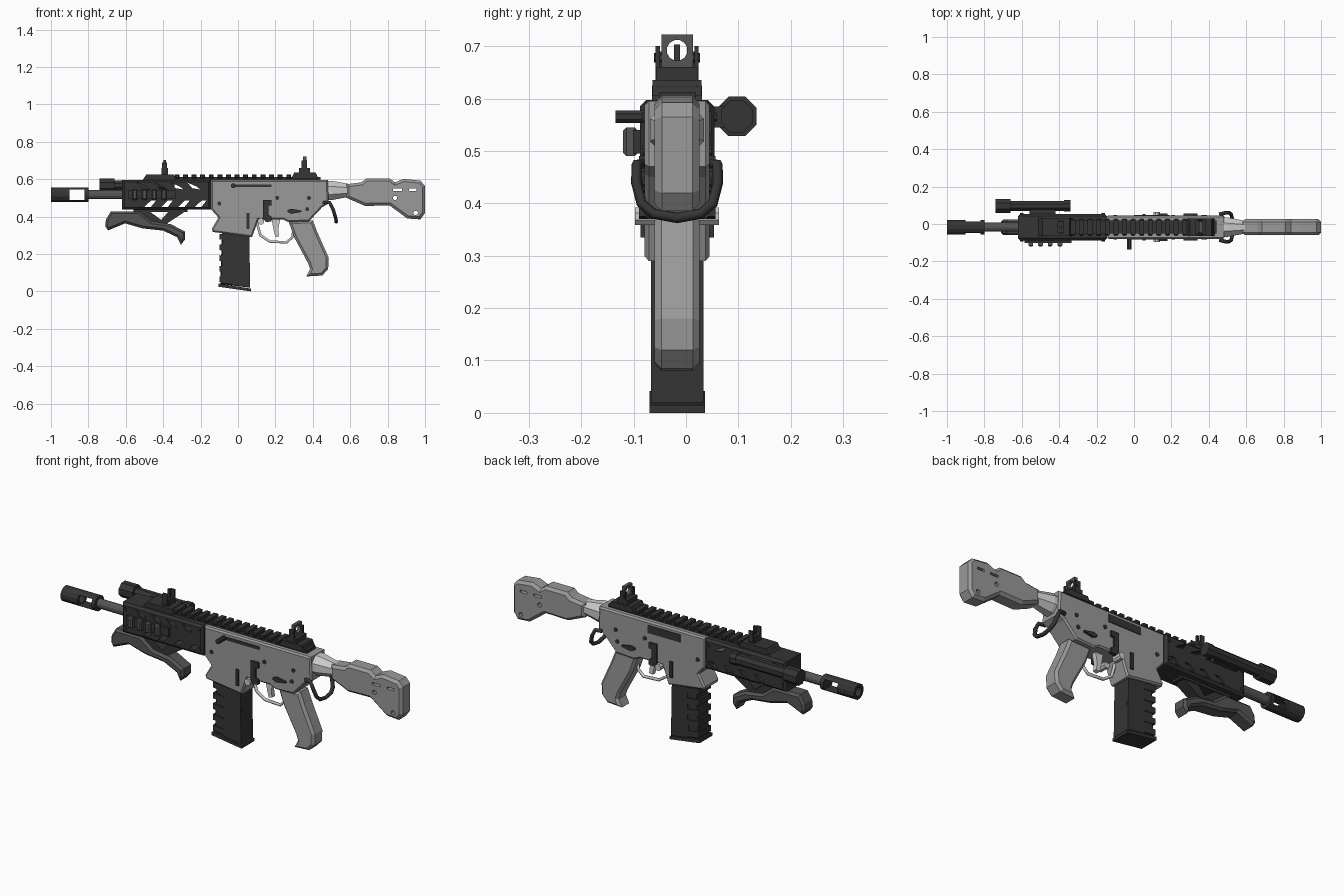
import bpy, bmesh
from math import pi, radians
from mathutils import Vector, Matrix

if "Cube" in bpy.data.objects:
    bpy.data.objects.remove(bpy.data.objects["Cube"])

CY = -0.017  # centre plane of the body


def material(name, v):
    m = bpy.data.materials.new(name)
    m.diffuse_color = (v, v, v * 1.02, 1)
    m.use_nodes = True
    m.node_tree.nodes["Principled BSDF"].inputs["Base Color"].default_value = m.diffuse_color
    return m


DARK, MID, GREY, LIGHT = (material(n, v) for n, v in
    (("dark", .035), ("mid", .09), ("grey", .32), ("light", .55)))


def finish(name, bm, mat):
    bmesh.ops.recalc_face_normals(bm, faces=bm.faces)
    me = bpy.data.meshes.new(name)
    bm.to_mesh(me)
    bm.free()
    me.materials.append(mat)
    ob = bpy.data.objects.new(name, me)
    bpy.context.collection.objects.link(ob)
    return ob


def prism(name, pts, hw, mat, y=CY, bevel=0):
    """Side profile (x, z) extruded across y, with optional chamfered rims."""
    bm = bmesh.new()
    f = bm.faces.new([bm.verts.new((x, y - hw, z)) for x, z in pts])
    r = bmesh.ops.extrude_face_region(bm, geom=[f])
    bmesh.ops.translate(bm, vec=(0, 2 * hw, 0),
                        verts=[v for v in r["geom"] if isinstance(v, bmesh.types.BMVert)])
    if bevel:
        rim = [e for e in bm.edges if abs(e.verts[0].co.y - e.verts[1].co.y) < 1e-5]
        bmesh.ops.bevel(bm, geom=rim, offset=bevel, segments=1, affect='EDGES')
    return finish(name, bm, mat)


def box(name, x0, x1, z0, z1, hw, mat, y=CY, bevel=0):
    return prism(name, [(x0, z0), (x1, z0), (x1, z1), (x0, z1)], hw, mat, y, bevel)


def cyl(name, a, b, r, mat, r2=None, n=8):
    """Cylinder or cone from a to b with flats facing up and sideways."""
    a, b = Vector(a), Vector(b)
    d = b - a
    bm = bmesh.new()
    bmesh.ops.create_cone(bm, cap_ends=True, segments=n, radius1=r,
                          radius2=r if r2 is None else r2, depth=d.length)
    rot = d.to_track_quat('Z', 'Y').to_matrix().to_4x4() @ Matrix.Rotation(pi / n, 4, 'Z')
    bmesh.ops.transform(bm, matrix=Matrix.Translation((a + b) / 2) @ rot, verts=bm.verts)
    return finish(name, bm, mat)


def tube(name, pts, r, mat):
    cu = bpy.data.curves.new(name, 'CURVE')
    cu.dimensions, cu.bevel_depth, cu.bevel_resolution, cu.use_fill_caps = '3D', r, 1, True
    sp = cu.splines.new('POLY')
    sp.points.add(len(pts) - 1)
    for p, co in zip(sp.points, pts):
        p.co = (*co, 1)
    cu.materials.append(mat)
    ob = bpy.data.objects.new(name, cu)
    bpy.context.collection.objects.link(ob)


def apply(ob, kind, **kw):
    m = ob.modifiers.new(kind, kind)
    for k, v in kw.items():
        setattr(m, k, v)
    bpy.context.view_layer.objects.active = ob
    bpy.ops.object.modifier_apply(modifier=m.name)


def cut(ob, *cutters):
    for c in cutters:
        apply(ob, 'BOOLEAN', object=c, operation='DIFFERENCE', solver='EXACT')
        bpy.data.objects.remove(c)


# Muzzle device with bore and side window, and barrel
muzzle = cyl("muzzle", (-1, CY, .517), (-.8, CY, .517), .041, DARK, n=12)
cut(muzzle, cyl("bore", (-1.1, CY, .517), (-.88, CY, .517), .024, DARK, n=12),
    box("window", -.9, -.82, .49, .545, .1, DARK))
cyl("barrel", (-.81, CY, .517), (-.13, CY, .517), .025, MID, n=12)

# Hollow handguard with slanted slots
hg = box("handguard", -.62, -.145, .437, .597, .071, DARK, bevel=.012)
apply(hg, 'SOLIDIFY', thickness=.015, offset=-1)
slots = []
for x in (-.54, -.45, -.36, -.27):
    slots.append(prism("slot", [(x, .582), (x + .05, .56), (x + .068, .545), (x + .025, .552)], .2, DARK))
for x in (-.50, -.41, -.32, -.23):
    slots.append(prism("slot", [(x, .452), (x + .035, .452), (x + .062, .486), (x + .035, .486)], .2, DARK))
cut(hg, *slots)
for x in (-.165, -.60):
    for z in (.47, .565):
        cyl("handguard_bolt", (x, CY - .076, z), (x, CY + .076, z), .01, DARK)

# Side accessory rail
box("side_rail", -.585, -.335, .495, .54, .008, DARK, y=-.093)
for i in range(4):
    x = -.565 + i * .052
    box("side_rail_tooth", x, x + .026, .49, .545, .014, MID, y=-.106, bevel=.006)

# Side light on its mount
cyl("light_head", (-.74, .097, .566), (-.66, .097, .566), .041, DARK)
cyl("light_body", (-.66, .097, .566), (-.345, .097, .566), .029, DARK)
cyl("light_cap", (-.375, .097, .566), (-.34, .097, .566), .033, DARK)
box("light_mount", -.56, -.42, .545, .585, .018, DARK, y=.062)

# Angled foregrip and its braces
prism("foregrip", [(-.706, .385), (-.68, .428), (-.53, .428), (-.46, .374), (-.36, .36),
      (-.283, .32), (-.283, .278), (-.305, .25), (-.325, .29), (-.40, .325),
      (-.51, .337), (-.604, .364), (-.695, .326), (-.71, .35)], .042, MID, bevel=.012)
prism("foregrip_brace", [(-.55, .44), (-.49, .44), (-.38, .36), (-.45, .36)], .03, DARK)
prism("foregrip_brace", [(-.36, .44), (-.27, .44), (-.30, .415), (-.385, .36), (-.43, .36)], .03, DARK)
box("foregrip_rail", -.56, -.27, .425, .442, .035, DARK)

# Top rail with teeth
box("top_rail", -.5, .44, .592, .612, .035, DARK)
for i in range(17):
    x = -.34 + i * .046
    box("rail_tooth", x, x + .026, .605, .625, .044, DARK, bevel=.005)

# Front sight
prism("front_sight_base", [(-.51, .596), (-.33, .596), (-.345, .625), (-.49, .625)], .048, DARK)
box("front_sight_block", -.41, -.375, .62, .66, .03, DARK)
box("front_sight_post", -.397, -.385, .65, .703, .006, DARK)
for s in (-1, 1):
    box("front_sight_ear", -.405, -.38, .63, .69, .004, DARK, y=CY + s * .032)

# Rear sight with ring plate and side arms
prism("rear_sight_base", [(.285, .605), (.43, .605), (.415, .635), (.30, .635)], .047, DARK)
box("rear_sight_block", .325, .385, .63, .66, .04, DARK)
plate = box("rear_sight_plate", .347, .365, .65, .722, .03, MID)
cut(plate, cyl("aperture", (.3, CY, .692), (.4, CY, .692), .02, DARK, n=12))
for s in (-1, 1):
    box("rear_sight_arm", .34, .37, .63, .70, .004, DARK, y=CY + s * .037)
cyl("rear_sight_pin", (.355, CY - .044, .678), (.355, CY - .028, .678), .01, DARK)
cyl("rear_sight_pin", (.355, CY + .028, .678), (.355, CY + .044, .678), .01, DARK)

# Receiver with flared magazine well
prism("receiver", [(-.145, .595), (.48, .595), (.485, .47), (.45, .45), (.38, .375), (.27, .37),
      (.24, .385), (.11, .385), (.075, .29), (-.135, .318), (-.14, .335),
      (-.105, .395), (-.145, .44)], .062, GREY, bevel=.008)

# Receiver controls, both sides
box("bolt_slot", -.035, .18, .557, .573, .003, DARK, y=CY - .063)
cyl("charging_handle", (-.025, -.075, .565), (-.025, -.135, .565), .013, DARK)
box("ejection_port", .0, .19, .535, .575, .003, DARK, y=CY + .063)
for s in (-1, 1):
    y = CY + s * .064
    box("magazine_catch", .045, .062, .335, .42, .006, DARK, y=y)
    prism("bolt_release", [(.135, .49), (.18, .49), (.18, .46), (.163, .46), (.163, .41),
          (.18, .40), (.18, .375), (.15, .37), (.135, .39)], .009, DARK, y=y)
    prism("selector", [(.265, .425), (.285, .415), (.34, .425), (.34, .432), (.285, .442), (.265, .435)],
          .008, DARK, y=y)
    cyl("release_button", (.122, CY + s * .03, .375), (.122, CY + s * .08, .375), .018, LIGHT)
    for x, z in ((.21, .50), (.38, .50), (.37, .44), (-.10, .47)):
        cyl("pin", (x, CY, z), (x, CY + s * .066, z), .011, DARK)

# Magazine with side ribs and base plate
prism("magazine", [(-.085, .33), (.06, .32), (.065, .02), (-.095, .04)], .046, DARK, bevel=.006)
prism("magazine_base", [(-.105, .042), (.07, .015), (.07, 0), (-.105, .025)], .053, DARK)
prism("magazine_spine", [(-.03, .31), (.06, .30), (.065, .02), (-.035, .035)], .05, DARK)
for i in range(5):
    z = .05 + i * .057
    prism("magazine_rib", [(-.10, z), (-.03, z - .008), (-.03, z + .022), (-.10, z + .03)], .05, DARK)

# Trigger and guard
tube("trigger_guard", [(.10, CY, .37), (.12, CY, .30), (.17, CY, .267), (.26, CY, .262),
     (.29, CY, .29), (.305, CY, .37)], .008, LIGHT)
prism("trigger", [(.18, .385), (.225, .385), (.215, .33), (.22, .295), (.20, .29), (.19, .33)], .012, LIGHT)

# Pistol grip
prism("pistol_grip", [(.27, .375), (.40, .38), (.425, .315), (.485, .18), (.482, .12), (.45, .085),
      (.365, .08), (.385, .12), (.375, .15), (.30, .29)], .043, GREY, bevel=.013)

# Rear sling loop
loop = [(.455, -.068, .475), (.49, -.077, .475), (.508, -.078, .44), (.52, -.068, .40),
        (.525, -.045, .38), (.525, 0, .372)]
path = [(x, CY + y, z) for x, y, z in loop] + [(x, CY - y, z) for x, y, z in reversed(loop[:-1])]
tube("sling_loop", path, .01, DARK)

# Buffer tube and shoulder stock with lightening cuts
cyl("buffer_collar", (.47, CY, .54), (.50, CY, .54), .056, LIGHT)
cyl("buffer_tube", (.50, CY, .54), (.60, CY, .54), .056, LIGHT, r2=.036)
stock = prism("stock", [(.58, .573), (.66, .583), (.685, .605), (.81, .605), (.84, .583), (.885, .602),
      (.975, .592), (1, .565), (1, .42), (.975, .385), (.905, .39), (.81, .46),
      (.68, .457), (.58, .50)], .043, GREY, bevel=.014)
cut(stock, box("slot", .828, .876, .538, .55, .1, GREY), box("slot", .914, .955, .538, .55, .1, GREY),
    *(cyl("hole", (x, CY - .1, z), (x, CY + .1, z), .012, GREY) for x, z in ((.84, .50), (.95, .42))))
